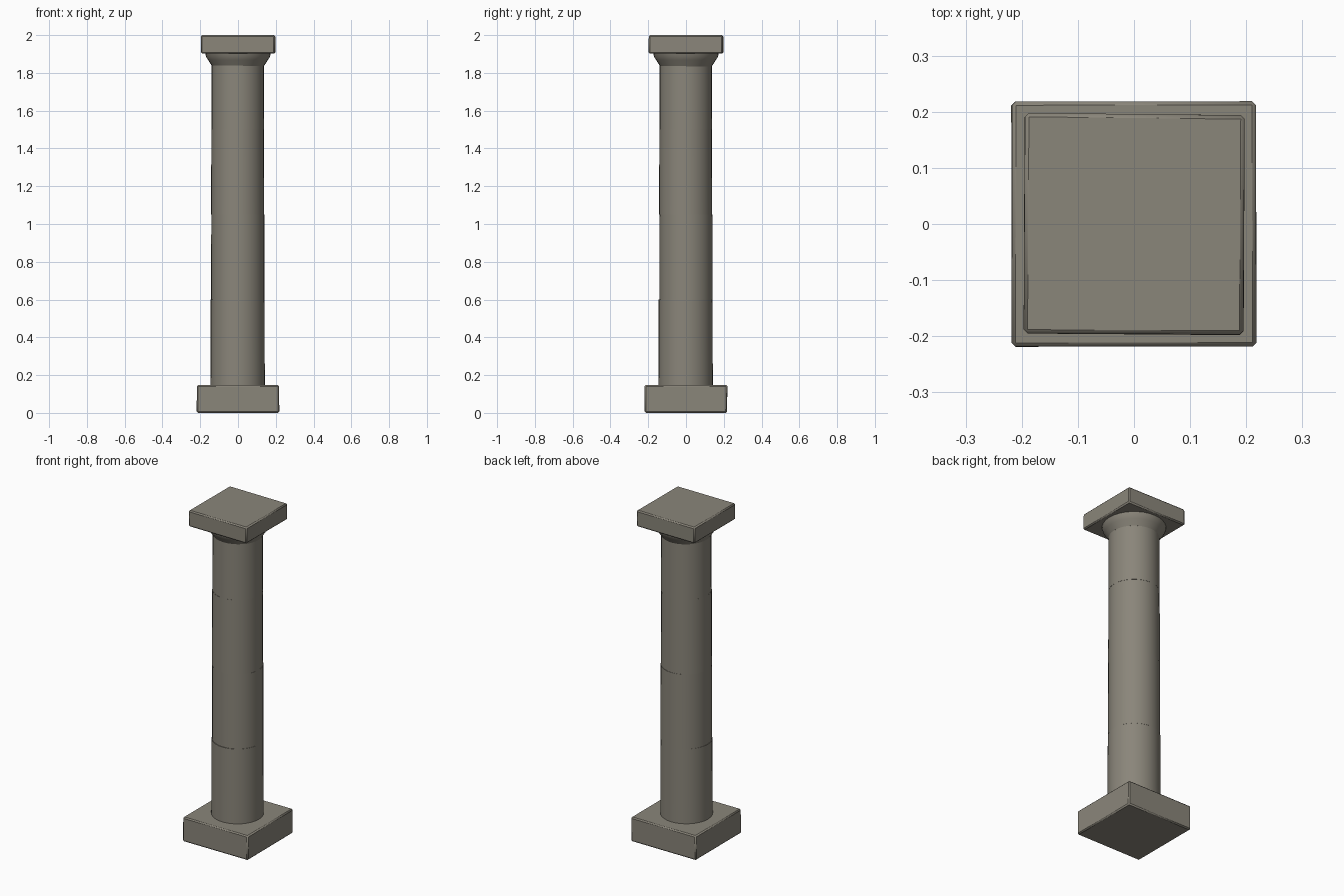
import bpy, math, random
from mathutils import Vector

if "Cube" in bpy.data.objects:
    bpy.data.objects.remove(bpy.data.objects["Cube"])

random.seed(4)

# dark warm stone
stone = bpy.data.materials.new("dark_stone")
stone.diffuse_color = (0.255, 0.237, 0.195, 1)
stone.use_nodes = True
stone.node_tree.nodes["Principled BSDF"].inputs["Base Color"].default_value = stone.diffuse_color


def finish(obj, angle=35):
    obj.data.materials.append(stone)
    bpy.ops.object.select_all(action='DESELECT')
    obj.select_set(True)
    bpy.context.view_layer.objects.active = obj
    bpy.ops.object.shade_smooth_by_angle(angle=math.radians(angle))


def lathe(name, profile, sides=32, offset=(0, 0)):
    """Closed solid of revolution from (radius, z) points."""
    verts, faces = [], []
    for r, z in profile:
        for i in range(sides):
            a = 2 * math.pi * i / sides
            verts.append((r * math.cos(a) + offset[0], r * math.sin(a) + offset[1], z))
    for k in range(len(profile) - 1):
        for i in range(sides):
            j = (i + 1) % sides
            faces.append((k * sides + i, k * sides + j, (k + 1) * sides + j, (k + 1) * sides + i))
    faces.append(tuple(reversed(range(sides))))
    faces.append(tuple(range((len(profile) - 1) * sides, len(profile) * sides)))
    mesh = bpy.data.meshes.new(name)
    mesh.from_pydata(verts, [], faces)
    obj = bpy.data.objects.new(name, mesh)
    bpy.context.collection.objects.link(obj)
    finish(obj)
    return obj


def slab(name, half, z0, z1, turn=0.0):
    """Chamfered square block with slightly worn corners."""
    bpy.ops.mesh.primitive_cube_add(size=1, location=(0, 0, (z0 + z1) / 2))
    obj = bpy.context.object
    obj.name = name
    for v in obj.data.vertices:
        wear = Vector([random.uniform(-0.001, 0.001) for _ in range(2)] + [0])
        v.co = Vector((v.co.x * 2 * half, v.co.y * 2 * half, v.co.z * (z1 - z0))) + wear
    obj.rotation_euler.z = turn
    bevel = obj.modifiers.new("chamfer", 'BEVEL')
    bevel.width = 0.007
    bevel.segments = 1
    finish(obj, 50)
    return obj


# square plinth at the foot
slab("plinth", 0.218, 0.0, 0.148)

# shaft of four stacked stone drums, slightly out of line
drums = [(0.145, 0.60, 0.144, 0.1425, -0.002, -0.002),
         (0.60, 1.05, 0.141, 0.1405, -0.001, 0.0),
         (1.05, 1.50, 0.1405, 0.139, -0.002, -0.002),
         (1.50, 1.845, 0.139, 0.138, -0.001, -0.001)]
for n, (z0, z1, r0, r1, ox, oy) in enumerate(drums, 1):
    lathe(f"shaft_drum_{n}", [(r0, z0), (r1, z1)], offset=(ox, oy))

# flared collar below the top slab
lathe("capital_collar", [(0.137, 1.835), (0.158, 1.868), (0.169, 1.885), (0.174, 1.906)])

# square top slab
slab("top_slab", 0.196, 1.902, 2.0, turn=math.radians(-0.4))
